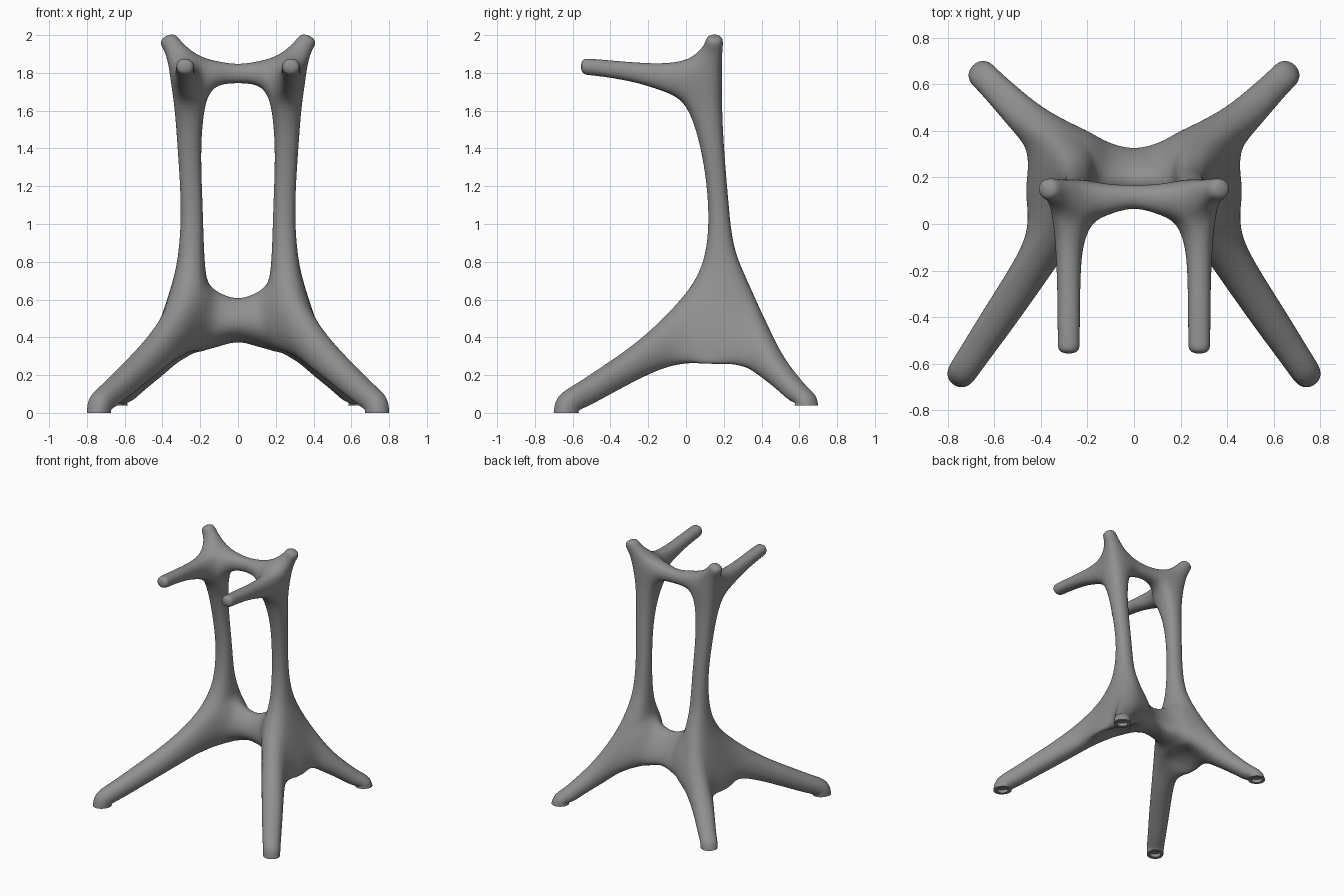
import bpy, bmesh
from math import sin, cos, radians
from mathutils import Vector

old = bpy.data.objects.get("Cube")
if old:
    bpy.data.objects.remove(old, do_unlink=True)

grey = bpy.data.materials.new("satin_grey")
grey.use_nodes = True
COLOUR = (0.28, 0.28, 0.28, 1)
grey.diffuse_color = COLOUR
bsdf = grey.node_tree.nodes["Principled BSDF"]
bsdf.inputs["Base Color"].default_value = COLOUR
bsdf.inputs["Roughness"].default_value = 0.6

bm = bmesh.new()
crease = bm.edges.layers.float.new("crease_edge")


def ring(c, u, v):
    """Four-corner cross-section with half axes u and v."""
    c, u, v = Vector(c), Vector(u), Vector(v)
    return [bm.verts.new(p) for p in (c - u + v, c + u + v, c + u - v, c - u - v)]


def bridge(a, b):
    for i in range(4):
        j = (i + 1) % 4
        bm.faces.new((a[i], a[j], b[j], b[i]))
    return b


def chain(start, rings, cap=False):
    for r in rings:
        start = bridge(start, r)
    if cap:
        bm.faces.new(start)
    return start


def sharpen(loop):
    for i in range(4):
        e = bm.edges.get((loop[i], loop[(i + 1) % 4]))
        e[crease] = 1.0
        e.smooth = False


def junction(corners):
    """Corner verts keyed by inner/outer, front/back, top/bottom."""
    return {k: bm.verts.new(p) for k, p in corners.items()}


def pick(box, names):
    return [box[n] for n in names.split()]


def leg(start, foot, heading, steps):
    """Leg that ends in a flat foot with a shallow socket."""
    h = Vector((*heading, 0)).normalized()
    side = Vector((abs(h.y), h.x if h.y < 0 else -h.x, 0))
    up = Vector((0, 0, 1))
    for back, z, pitch, hw, hh in steps:
        c = Vector((*foot, z)) - h * back
        p = radians(pitch)
        start = bridge(start, ring(c, side * hw, (h * sin(p) + up * cos(p)) * hh))
    sharpen(start)
    for lift in (0, 0.025):
        r = hw * 0.65
        start = bridge(start, ring(c + up * lift, side * r, h * r))
        sharpen(start)
    bm.faces.new(start)


# Lower hub, one half, with a slightly vaulted underside
hub = junction({
    "IFT": (0.16, 0.05, 0.70), "IBT": (0.16, 0.33, 0.70),
    "OFT": (0.36, 0.01, 0.64), "OBT": (0.36, 0.385, 0.64),
    "IFB": (0.20, 0.00, 0.33), "IBB": (0.20, 0.47, 0.30),
    "OFB": (0.515, 0.04, 0.195), "OBB": (0.515, 0.20, 0.195)})
bm.faces.new(pick(hub, "OFT OBT OBB OFB"))
chain(pick(hub, "IFB OFB OBB IBB"), [
    [bm.verts.new(p) for p in ((0.25, 0.08, 0.35), (0.37, 0.08, 0.31),
                               (0.37, 0.22, 0.31), (0.25, 0.29, 0.35))]], cap=True)

# Web joining the two halves of the hub, arched above and below
chain(pick(hub, "IFT IBT IBB IFB"), [
    [bm.verts.new((x, y, z)) for y, z in
     ((0.14, top), (0.245, top), (back, low), (0.04, front))]
    for x, top, back, low, front in ((0.11, 0.65, 0.435, 0.298, 0.375),
                                     (0, 0.602, 0.385, 0.342, 0.425))])

# Front and back legs
leg(pick(hub, "IFT OFT OFB IFB"), (0.74, -0.64), (0.56, -0.83), [
    (0.56, 0.318, 28, 0.088, 0.096), (0.28, 0.18, 29, 0.081, 0.08),
    (0.12, 0.098, 29, 0.072, 0.073), (0.008, 0.052, 50, 0.068, 0.075),
    (0.008, 0, 90, 0.066, 0.074)])
leg(pick(hub, "IBT OBT OBB IBB"), (0.65, 0.64), (1, 1), [
    (0.30, 0.27, 38, 0.088, 0.088), (0.15, 0.165, 38, 0.075, 0.066),
    (0.07, 0.102, 38, 0.068, 0.061), (0.005, 0.075, 60, 0.066, 0.058),
    (0.005, 0.04, 90, 0.066, 0.068)])

# Upper junction
top = junction({
    "IFT": (0.205, 0.01, 1.875), "IBT": (0.22, 0.195, 1.915),
    "OFT": (0.365, 0.045, 1.875), "OBT": (0.385, 0.195, 1.85),
    "IFB": (0.17, -0.01, 1.655), "IBB": (0.17, 0.195, 1.675),
    "OFB": (0.34, 0.01, 1.635), "OBB": (0.345, 0.195, 1.65)})
bm.faces.new(pick(top, "OFT OBT OBB OFB"))
bm.faces.new(pick(top, "IBT OBT OBB IBB"))

# Upright post from hub to upper junction
post = chain(pick(hub, "IFT OFT OBT IBT"), [
    ring(((x0 + x1) / 2, (y0 + y1) / 2, z),
         ((x1 - x0) / 2, 0, 0), (0, (y0 - y1) / 2, 0))
    for z, x0, x1, y0, y1 in (
        (0.85, 0.175, 0.316, 0.108, 0.255),
        (1.10, 0.182, 0.303, 0.12, 0.23),
        (1.40, 0.195, 0.325, 0.08, 0.205))])
bridge(post, pick(top, "IFB OFB OBB IBB"))

# Crossbar between the posts
chain(pick(top, "IFT IBT IBB IFB"), [
    [bm.verts.new((x, y, z)) for y, z in ((f, t), (b, t), (b, u), (f, u))]
    for x, f, b, t, u in ((0.11, 0.035, 0.175, 1.866, 1.736),
                          (0, 0.073, 0.17, 1.846, 1.743))])

# Forward arm
chain(pick(top, "IFT OFT OFB IFB"), [
    ring((0.28, y, z), (w, 0, 0), (0, 0, h)) for y, z, w, h in (
        (-0.12, 1.776, 0.06, 0.078), (-0.25, 1.80, 0.054, 0.058),
        (-0.38, 1.818, 0.052, 0.05), (-0.505, 1.832, 0.051, 0.047),
        (-0.56, 1.834, 0.051, 0.047))], cap=True)

# Upper horn
chain(pick(top, "IFT OFT OBT IBT"), [
    ring((x, 0.15, z), (0.048, 0, -0.022), (0, -0.05, 0))
    for x, z in ((0.35, 1.945), (0.38, 2.0))], cap=True)

bmesh.ops.recalc_face_normals(bm, faces=bm.faces[:])
for f in bm.faces:
    f.smooth = True
mesh = bpy.data.meshes.new("stand_frame")
bm.to_mesh(mesh)
bm.free()
mesh.materials.append(grey)
frame = bpy.data.objects.new("stand_frame", mesh)
bpy.context.collection.objects.link(frame)

# Mirror the half frame and round it off
mirror = frame.modifiers.new("mirror", "MIRROR")
mirror.use_clip = True
smooth = frame.modifiers.new("rounding", "SUBSURF")
smooth.levels = smooth.render_levels = 4
